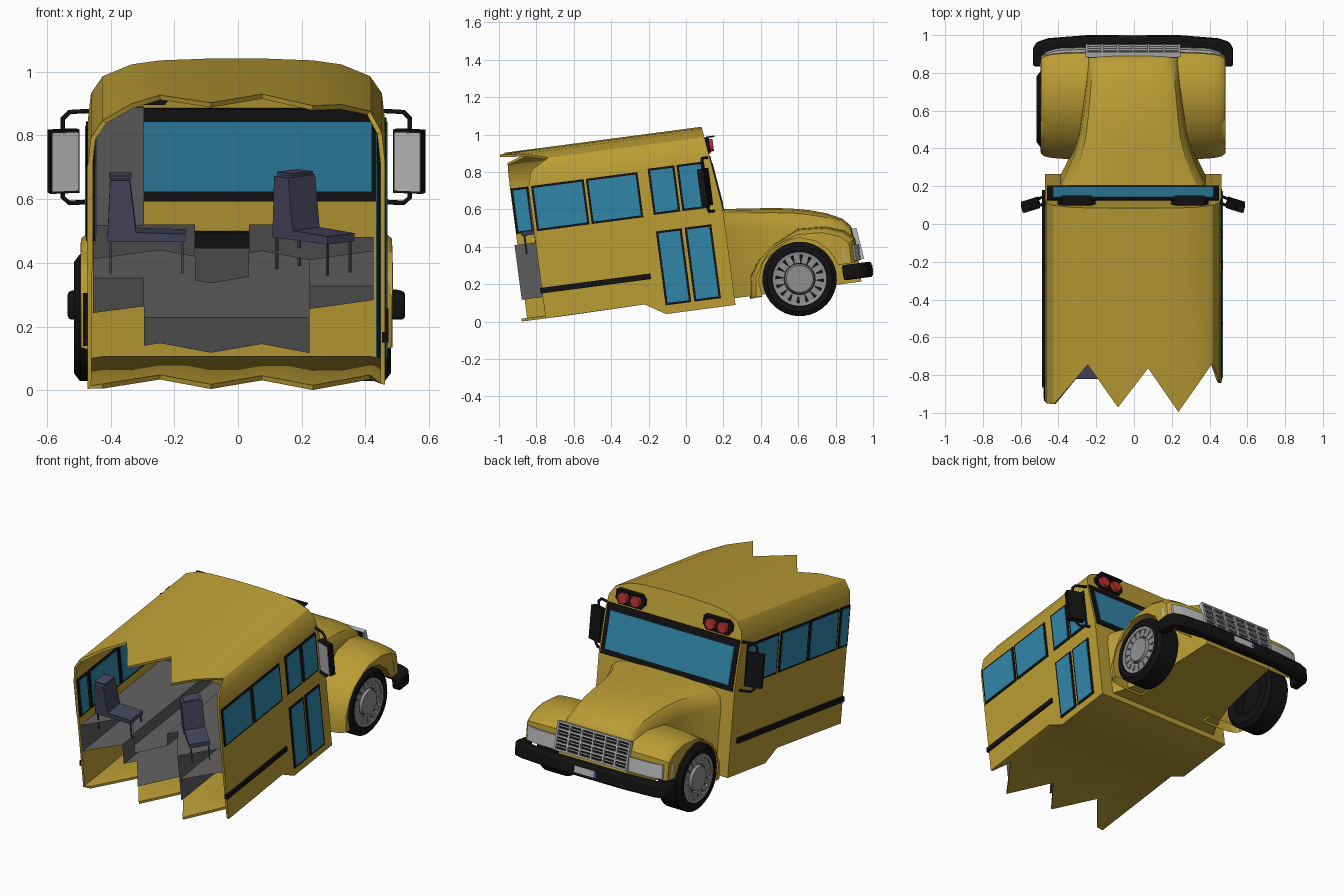
import bpy, bmesh, math
from mathutils import Matrix, Vector

if "Cube" in bpy.data.objects:
    bpy.data.objects.remove(bpy.data.objects["Cube"])

# Everything is laid out level, then pitched nose-up by TILT
TILT = Matrix.Translation((-0.005, 0, 0)) @ Matrix.Rotation(math.radians(7.5), 4, 'X')
COLORS = {'yellow': (0.50, 0.34, 0.035, 1), 'glass': (0.03, 0.24, 0.40, 1), 'black': (0.006, 0.006, 0.006, 1),
          'red': (0.5, 0.03, 0.03, 1), 'seat': (0.06, 0.06, 0.11, 1), 'blue': (0.02, 0.1, 0.5, 1),
          'dark': (0.11, 0.11, 0.11, 1), 'light': (0.5, 0.5, 0.5, 1), 'grey': (0.28, 0.28, 0.28, 1)}
MATS = {}
for k, c in COLORS.items():
    MATS[k] = bpy.data.materials.new(k)
    MATS[k].diffuse_color = c


def finish(bm, name, color, place=Matrix()):
    bmesh.ops.recalc_face_normals(bm, faces=bm.faces)
    bm.transform(TILT @ place)
    me = bpy.data.meshes.new(name)
    bm.to_mesh(me)
    bm.free()
    ob = bpy.data.objects.new(name, me)
    bpy.context.collection.objects.link(ob)
    me.materials.append(MATS[color])
    return ob


def loft(name, rings, color, closed=True, caps=(), wrap=False, place=Matrix()):
    """Skin a list of equally long point rings; caps are (ring, indices)."""
    bm = bmesh.new()
    vs = [[bm.verts.new(p) for p in r] for r in rings]
    n = len(vs[0])
    for a, b in zip(vs, vs[1:] + (vs[:1] if wrap else [])):
        for i in range(n if closed else n - 1):
            j = (i + 1) % n
            bm.faces.new((a[i], a[j], b[j], b[i]))
    for r, idx in caps:
        bm.faces.new([vs[r][i] for i in idx])
    return finish(bm, name, color, place)


def prism(name, plan, z0, z1, color):
    n = range(len(plan))
    return loft(name, [[(x, y, z) for x, y in plan] for z in (z0, z1)], color, caps=((0, n), (1, n)))


def box(name, c, s, color, rot=Matrix(), place=Matrix()):
    bm = bmesh.new()
    bmesh.ops.create_cube(bm, size=1)
    return finish(bm, name, color, place @ Matrix.Translation(c) @ rot @ Matrix.Diagonal((*s, 1)))


def disc(name, c, r, depth, color, axis='Y', seg=32, r2=None):
    bm = bmesh.new()
    bmesh.ops.create_cone(bm, cap_ends=True, segments=seg, radius1=r, radius2=r if r2 is None else r2, depth=depth)
    rot = Matrix.Rotation(-math.pi / 2, 4, 'X') if axis == 'Y' else Matrix.Rotation(math.pi / 2 * axis, 4, 'Y')
    return finish(bm, name, color, Matrix.Translation(c) @ rot)


# Jagged broken rear edge as a function of x
ZIG = [(-.47, -.84), (-.42, -.835), (-.24, -.617), (-.08, -.845), (.08, -.636), (.24, -.87), (.42, -.617), (.47, -.75)]


def zig(x):
    for (a, ya), (b, yb) in zip(ZIG, ZIG[1:]):
        if a <= x <= b:
            return ya + (yb - ya) * (x - a) / (b - a)


# Cabin shell, open and torn at the rear
half = [(.08, 0), (.24, 0), (.42, 0), (.467, 0), (.467, .58), (.467, .82), (.457, .91), (.42, .965), (.33, 1.003),
        (.24, 1.016), (.08, 1.022)]
section = half + [(-x, z) for x, z in reversed(half)]
front_y = lambda z: .274 - max(0, z - .58) * .125
rings = [[(x, y(x, z), z or low) for x, z in section] for y, low in (
    (lambda x, z: zig(x), .115), (lambda x, z: -.208, .120), (lambda x, z: -.10, .054), (lambda x, z: front_y(z), .054))]
shell = loft('cabin_shell', rings, 'yellow', caps=((3, [0, 1, 2, 3, 4, 17, 18, 19, 20, 21]), (3, range(4, 18))))
sol = shell.modifiers.new('thickness', 'SOLIDIFY')
sol.thickness = .015
bpy.context.view_layer.objects.active = shell
bpy.ops.object.modifier_apply(modifier='thickness')

# Grey inner floor with sunken aisle, hollow at the rear
floor = [(-.45, .355), (-.45, .525), (-.24, .525), (-.13, .525), (-.13, .45), (-.08, .45), (.04, .45), (.04, .525),
         (.08, .525), (.23, .525), (.23, .23), (.08, .23), (-.08, .23), (-.24, .23), (-.29, .23), (-.29, .355)]
loft('inner_floor', [[(x, zig(x), z) for x, z in floor], [(x, 0, z) for x, z in floor]], 'dark', caps=((1, range(16)),))
side = [(.23, .37), (.23, .525), (.43, .525), (.43, .37)]
loft('door_side_floor', [[(x, zig(x), z) for x, z in side], [(x, -.3, z) for x, z in side]], 'dark', caps=((1, range(4)),))
box('driver_partition', (-.37, -.02, .71), (.16, .015, .38), 'dark')
box('dashboard', (-.04, .23, .445), (.18, .05, .05), 'black')

# Windshield on the sloping front
lean = Matrix.Rotation(math.atan(.125), 4, 'X')
box('windshield_frame', (0, front_y(.715) - .007, .715), (.91, .024, .30), 'black', lean)
box('windshield', (0, front_y(.71) - .007, .71), (.85, .030, .225), 'glass', lean)


def window(name, s, y0, y1, z0, z1):
    m = .012
    box(name + '_frame', (s * .457, (y0 + y1) / 2, (z0 + z1) / 2), (.030, y1 - y0 + 2 * m, z1 - z0 + 2 * m), 'black')
    box(name, (s * .457, (y0 + y1) / 2, (z0 + z1) / 2), (.036, y1 - y0, z1 - z0), 'glass')


# Side windows, door panes and rub rails
for s in (-1, 1):
    window('side_window', s, -.715, -.455, .595, .815)
    window('side_window', s, -.42, -.165, .595, .815)
for y0, y1 in ((-.085, .035), (.07, .195)):
    window('front_right_window', 1, y0, y1, .60, .825)
    window('door_pane', 1, y0, y1 - .005, .112, .487)
window('front_left_window', -1, -.12, .17, .595, .815)
window('broken_window', -1, -.825, -.755, .595, .815)
box('rub_rail_right', (.467, -.453, .265), (.02, .595, .03), 'black')
box('rub_rail_left', (-.470, -.31, .265), (.025, 1.05, .03), 'black')

# Hood: tapering nose
rings = []
for y, w, t in ((.272, .385, .572), (.33, .355, .565), (.42, .315, .555), (.53, .285, .543), (.634, .27, .527),
                (.73, .26, .505), (.82, .25, .477), (.90, .243, .437), (.935, .24, .40), (.95, .237, .37), (.958, .235, .32)):
    h = [(w, .09), (w, t - .11), (w * .97, t - .06), (w * .88, t - .025), (w * .7, t - .008), (w * .35, t)]
    rings.append([(x, y, z) for x, z in h] + [(-x, y, z) for x, z in reversed(h)])
loft('hood', rings, 'yellow', caps=((0, range(12)), (10, range(12))))

# Fenders with wheel arches
WY, WZ = .632, .147
outer = [(.361, .077), (.375, .19), (.43, .275), (.52, .345), (.659, .41), (.80, .403), (.90, .367), (.95, .32), (.95, .20)]
arch = [(WY + .22 * math.cos(a), WZ + .22 * math.sin(a)) for a in [math.radians(198 - 23.2 * i) for i in range(9)]]
for s in (-1, 1):
    rings = [[(s * x, WY + (y - WY) * k, WZ + (z - WZ) * k) for y, z in outer]
             for x, k in ((.235, 1.02), (.36, 1.01), (.43, .99), (.47, .955), (.488, .90))]
    rings += [[(s * x, y, z) for y, z in arch] for x in (.49, .235)]
    loft('fender', rings, 'yellow', closed=False, wrap=True)
    # Headlights
    plan = [(s * x, y) for x, y in ((.25, .97), (.40, .965), (.465, .945), (.492, .88), (.25, .88))]
    prism('headlight', plan, .205, .29, 'light')

# Grille: dark backing with bright bars
G = Matrix.Translation((0, .957, .292)) @ Matrix.Rotation(.12, 4, 'X')
box('grille_back', (0, 0, 0), (.48, .02, .165), 'black', place=G)
for i in range(5):
    box('grille_bar', (0, .008, -.08 + .04 * i), (.50, .025, .011), 'light', place=G)
for i in range(7):
    box('grille_post', (-.245 + .49 / 6 * i, .008, 0), (.012, .027, .169), 'light', place=G)
for i in range(4):
    box('grille_slat', (0, .004, -.06 + .04 * i), (.49, .02, .005), 'light', place=G)

# Wrap-round bumper and number plate
bo = [(.25, 1.024), (.45, 1.008), (.51, .988), (.53, .955), (.53, .865), (.475, .865), (.465, .935), (.25, .96)]
bump = prism('bumper', bo + [(-x, y) for x, y in reversed(bo)], .108, .190, 'black')
bv = bump.modifiers.new('bevel', 'BEVEL')
bv.width, bv.segments, bv.limit_method = .012, 2, 'ANGLE'
box('number_plate', (0, 1.023, .15), (.15, .006, .04), 'light')
box('plate_strip', (-.067, 1.024, .15), (.016, .007, .04), 'blue')

# Front wheels
tyre = [(-.08, .12), (-.08, .175), (-.062, .199), (.062, .199), (.08, .175), (.08, .148), (.06, .14), (.05, .12)]
rim = [(.05, .128), (.072, .128), (.076, .145), (.05, .145)]
for s, cx in ((-1, -.43), (1, .405)):
    place = Matrix.Translation((cx, WY, WZ))
    ring = lambda prof, n: [[(s * x, r * math.cos(a), r * math.sin(a)) for x, r in prof]
                            for a in [2 * math.pi * i / n for i in range(n)]]
    loft('tyre', ring(tyre, 36), 'black', wrap=True, place=place)
    loft('wheel_rim', ring(rim, 36), 'grey', wrap=True, place=place)
    disc('wheel_back', (cx + s * .02, WY, WZ), .14, .06, 'black', s)
    disc('wheel_hub', (cx + s * .055, WY, WZ), .088, .05, 'grey', s, 24, .072)
    for i in range(16):
        spin = Matrix.Rotation(2 * math.pi * i / 16, 4, 'X')
        box('wheel_spoke', (s * .056, 0, .108), (.025, .034, .05), 'grey', place=place @ spin)

# Warning lamps and door mirrors
for s in (-1, 1):
    y = front_y(.925) + .004
    lamp = [(-.10, -.015), (-.075, -.045), (.075, -.045), (.10, -.015), (.10, .02), (.075, .042), (-.075, .042), (-.10, .02)]
    loft('lamp_plate', [[(s * .30 + x, yy, .92 + z) for x, z in lamp] for yy in (y - .015, y + .014)], 'black',
         caps=((0, range(8)), (1, range(8))))
    box('lamp_visor', (s * .30, y + .022, .963), (.16, .045, .008), 'black')
    for dx in (-.043, .043):
        disc('warning_lamp', (s * .30 + dx, y + .02, .918), .036, .025, 'red', seg=20, r2=.032)
    # Mirror, turned slightly
    M = Matrix.Translation((s * .543, .195, .70)) @ Matrix.Rotation(s * -.3, 4, 'Z')
    box('mirror_housing', (0, 0, 0), (.095, .035, .20), 'black', place=M)
    box('mirror_glass', (0, -.018, 0), (.085, .006, .185), 'light', place=M)
    cu = bpy.data.curves.new('mirror_arm', 'CURVE')
    cu.dimensions, cu.bevel_depth, cu.bevel_resolution = '3D', .008, 1
    sp = cu.splines.new('POLY')
    path = [(.45, .23, .855), (.525, .2, .855), (.545, .195, .835), (.545, .195, .585), (.525, .2, .567), (.45, .23, .567)]
    sp.points.add(len(path) - 1)
    for p, (x, yy, z) in zip(sp.points, path):
        p.co = (*(TILT @ Vector((s * x, yy, z))), 1)
    cu.materials.append(MATS['black'])
    bpy.context.collection.objects.link(bpy.data.objects.new('mirror_arm', cu))


# Seats: side profile swept across the width, thin legs, top rail
def seat(x, y, angle):
    place = Matrix.Translation((x, y, .568)) @ Matrix.Rotation(math.radians(angle), 4, 'Z')
    prof = [(-.12, 0), (.125, 0), (.125, .025), (-.03, .03), (-.05, .195), (-.112, .195)]
    n = range(6)
    loft('seat', [[(a, w, b) for a, b in prof] for w in (-.06, .06)], 'seat', caps=((0, n), (1, n)), place=place)
    box('seat_rail', (-.08, 0, .203), (.07, .09, .008), 'seat', place=place)
    for lx in (-.11, .115):
        for ly in (-.05, .05):
            box('seat_leg', (lx, ly, -.05), (.007, .007, .10), 'seat', place=place)


seat(-.285, -.69, 0)
seat(.24, -.68, -45)

# Smooth curved surfaces, keep hard edges
bpy.ops.object.select_all(action='DESELECT')
for ob in bpy.context.collection.objects:
    if ob.type == 'MESH':
        ob.select_set(True)
        bpy.context.view_layer.objects.active = ob
bpy.ops.object.shade_smooth_by_angle(angle=math.radians(32))

for m in bpy.data.materials:
    if m.users and not m.is_grease_pencil:
        m.use_nodes = True
        m.node_tree.nodes["Principled BSDF"].inputs["Base Color"].default_value = m.diffuse_color
